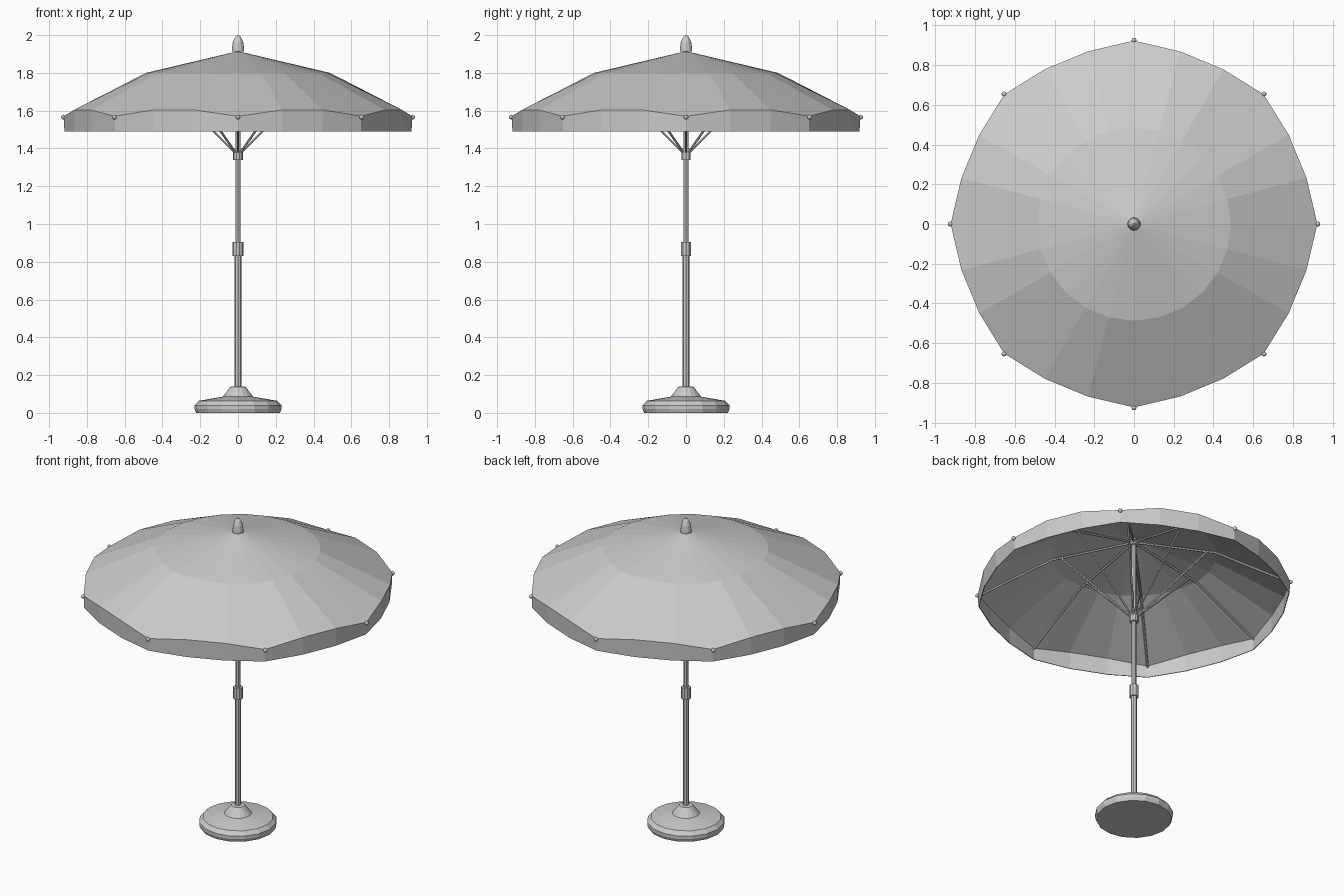
import bpy
import bmesh
from math import cos, sin, pi
from mathutils import Vector

cube = bpy.data.objects.get("Cube")
if cube:
    bpy.data.objects.remove(cube)

grey = bpy.data.materials.new("plain grey")
grey.use_nodes = True
grey.diffuse_color = (0.6, 0.6, 0.6, 1)
grey.node_tree.nodes["Principled BSDF"].inputs["Base Color"].default_value = (0.6, 0.6, 0.6, 1)


def finish(name, bm):
    bmesh.ops.recalc_face_normals(bm, faces=bm.faces)
    mesh = bpy.data.meshes.new(name)
    bm.to_mesh(mesh)
    bm.free()
    mesh.materials.append(grey)
    obj = bpy.data.objects.new(name, mesh)
    bpy.context.collection.objects.link(obj)
    return obj


def bridge(bm, a, b):
    n = len(a)
    for i in range(n):
        j = (i + 1) % n
        bm.faces.new((a[i], a[j], b[j], b[i]))


def lathe(name, profile, sides):
    """Closed turned part from (radius, height) points, bottom to top."""
    bm = bmesh.new()
    rings = []
    for r, z in profile:
        rings.append([bm.verts.new((r * cos(2 * pi * i / sides), r * sin(2 * pi * i / sides), z))
                      for i in range(sides)])
    for a, b in zip(rings, rings[1:]):
        bridge(bm, a, b)
    bm.faces.new(rings[0])
    bm.faces.new(rings[-1])
    return finish(name, bm)


def rod(name, points, radius, sides=6):
    """Bent bar along a path lying in a vertical plane through the pole."""
    bm = bmesh.new()
    pts = [Vector(p) for p in points]
    across = Vector((-pts[-1].y, pts[-1].x, 0)).normalized()
    rings = []
    for i, p in enumerate(pts):
        along = (pts[min(i + 1, len(pts) - 1)] - pts[max(i - 1, 0)]).normalized()
        up = along.cross(across)
        rings.append([bm.verts.new(p + radius * (cos(2 * pi * k / sides) * across
                                                 + sin(2 * pi * k / sides) * up))
                      for k in range(sides)])
    for a, b in zip(rings, rings[1:]):
        bridge(bm, a, b)
    bm.faces.new(rings[0])
    bm.faces.new(rings[-1])
    return finish(name, bm)


# Weighted foot
lathe("base", [(0.222, 0), (0.23, 0.02), (0.23, 0.04), (0.208, 0.064),
               (0.08, 0.086), (0.04, 0.138), (0.018, 0.14)], 16)

# Pole, joint collar, sliding runner and top hub
lathe("lower_pole", [(0.018, 0.1), (0.018, 0.87)], 8)
lathe("upper_pole", [(0.0145, 0.85), (0.0145, 1.92)], 8)
lathe("pole_collar", [(0.028, 0.83), (0.028, 0.905)], 10)
lathe("runner", [(0.026, 1.338), (0.026, 1.388), (0.021, 1.4)], 10)
lathe("top_hub", [(0.026, 1.86), (0.026, 1.89)], 10)
lathe("finial", [(0.033, 1.912), (0.033, 1.925), (0.028, 1.96), (0.018, 1.985), (0.006, 2.0)], 12)

# Canopy with a scalloped seam and hanging valance
SEGMENTS, RIBS = 24, 8
bm = bmesh.new()
apex = bm.verts.new((0, 0, 1.915))
crown, seam, hem = [], [], []
for i in range(SEGMENTS):
    a = 2 * pi * i / SEGMENTS
    on_rib = i % (SEGMENTS // RIBS) == 0
    rim = 0.923 if on_rib else 0.899
    for ring, r, z in ((crown, 0.487, 1.8), (seam, rim, 1.57 if on_rib else 1.604),
                       (hem, rim - 0.004, 1.49)):
        ring.append(bm.verts.new((r * cos(a), r * sin(a), z)))
for i in range(SEGMENTS):
    bm.faces.new((apex, crown[i], crown[(i + 1) % SEGMENTS]))
bridge(bm, crown, seam)
bridge(bm, seam, hem)
canopy = finish("canopy", bm)
cloth = canopy.modifiers.new("cloth thickness", "SOLIDIFY")
cloth.thickness = 0.004
cloth.offset = -1

# Ribs under the cloth, braces to the runner, and rib tip balls
for i in range(RIBS):
    a = 2 * pi * i / RIBS

    def at(r, z):
        return (r * cos(a), r * sin(a), z)

    rod(f"rib_{i + 1}", [at(0.015, 1.878), at(0.483, 1.786), at(0.92, 1.562)], 0.007)
    rod(f"brace_{i + 1}", [at(0.018, 1.378), at(0.425, 1.79)], 0.006)
    bm = bmesh.new()
    bmesh.ops.create_uvsphere(bm, u_segments=10, v_segments=6, radius=0.0125)
    bmesh.ops.translate(bm, verts=bm.verts, vec=at(0.925, 1.566))
    ball = finish(f"rib_tip_{i + 1}", bm)
    for face in ball.data.polygons:
        face.use_smooth = True
